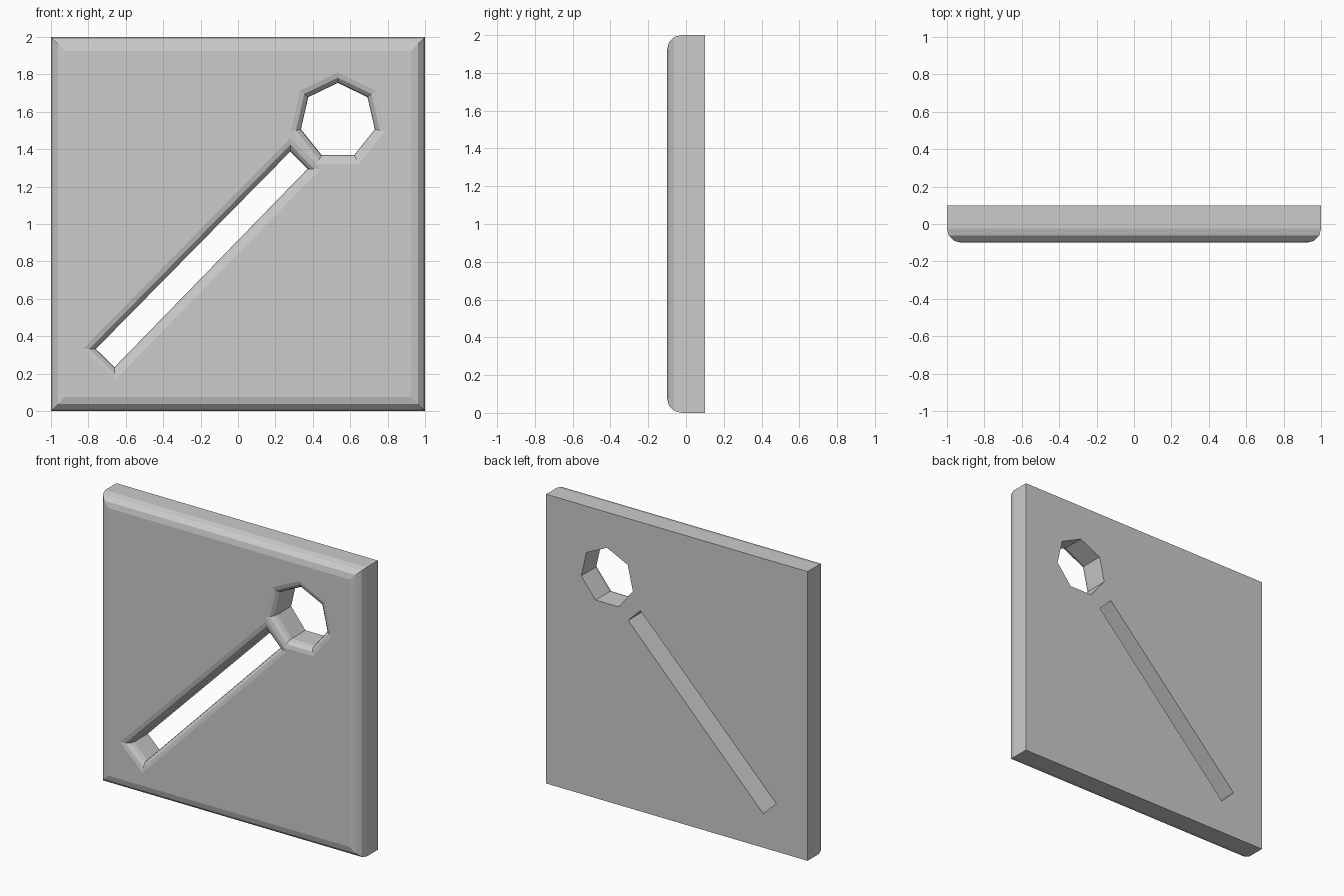
import bpy, bmesh
from math import sin, cos, pi
from mathutils import Vector

if "Cube" in bpy.data.objects:
    bpy.data.objects.remove(bpy.data.objects["Cube"])

FRONT, BACK, SEGMENTS = -0.1, 0.1, 3


def offset(outline, d):
    """Move every edge of a counter-clockwise convex outline outward by d."""
    pts = [Vector(p) for p in outline]
    result = []
    for i, p in enumerate(pts):
        a = (p - pts[i - 1]).normalized()
        b = (pts[(i + 1) % len(pts)] - p).normalized()
        na, nb = Vector((a.y, -a.x)), Vector((b.y, -b.x))
        result.append(p + (na + nb) * d / (1 + na.dot(nb)))
    return result


def loft(name, outline, sections):
    """Skin the outline through (offset, y) sections and cap both ends."""
    bm = bmesh.new()
    rings = [[bm.verts.new((p.x, y, p.y)) for p in offset(outline, d)]
             for d, y in sections]
    n = len(outline)
    for r, s in zip(rings, rings[1:]):
        for i in range(n):
            j = (i + 1) % n
            bm.faces.new((r[i], r[j], s[j], s[i]))
    bm.faces.new(rings[0])
    bm.faces.new(rings[-1])
    bmesh.ops.recalc_face_normals(bm, faces=bm.faces)
    mesh = bpy.data.meshes.new(name)
    bm.to_mesh(mesh)
    bm.free()
    obj = bpy.data.objects.new(name, mesh)
    bpy.context.collection.objects.link(obj)
    return obj


def rounding(r, sign):
    """Quarter-round front edge: sign -1 shrinks a solid, +1 flares a hole."""
    angles = [k * pi / 2 / SEGMENTS for k in range(SEGMENTS + 1)]
    return [(sign * r * (1 - cos(a)), FRONT + r * (1 - sin(a))) for a in angles]


# Square plate with a rounded front border
square = [(-1, 0), (1, 0), (1, 2), (-1, 2)]
plate = loft("plate", square, [(0, BACK)] + rounding(0.075, -1))

# Hole outlines: seven-sided hole and diagonal slot
heptagon = [(0.534 + 0.2025 * cos(pi / 2 + 2 * pi * k / 7),
             1.552 + 0.2025 * sin(pi / 2 + 2 * pi * k / 7)) for k in range(7)]
slot = [(-0.76, 0.332), (-0.66, 0.235), (0.372, 1.295), (0.28, 1.388)]

# Cut each hole with a flared cutter
bpy.context.view_layer.objects.active = plate
R = 0.05
for name, outline in (("round_hole_cutter", heptagon), ("slot_cutter", slot)):
    cutter = loft(name, outline,
                  [(0, BACK + 0.1)] + rounding(R, 1) + [(R, FRONT - 0.1)])
    cutter.hide_render = True
    mod = plate.modifiers.new(name, 'BOOLEAN')
    mod.operation = 'DIFFERENCE'
    mod.solver = 'EXACT'
    mod.object = cutter
    bpy.ops.object.modifier_apply(modifier=mod.name)
    bpy.data.objects.remove(cutter)
